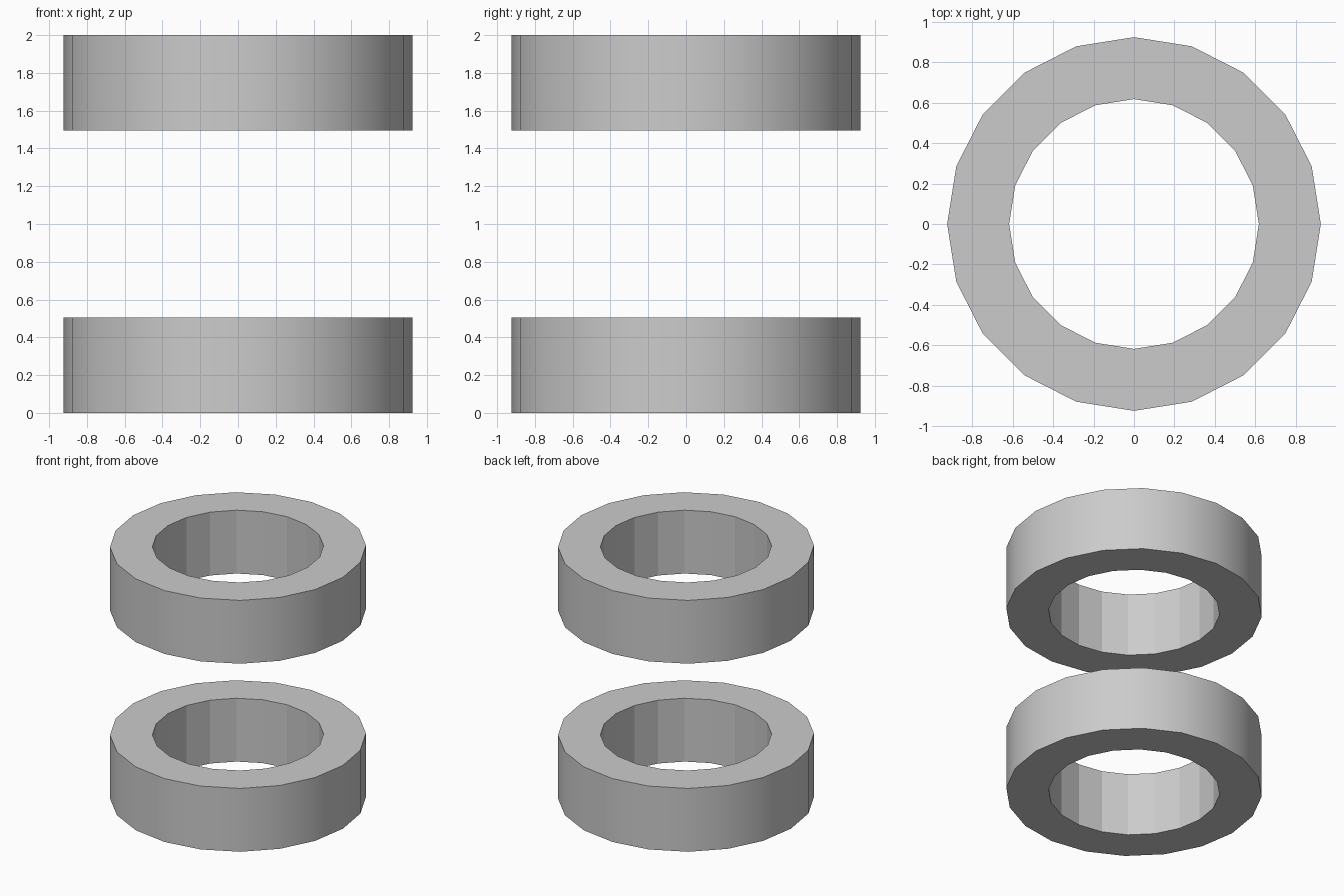
import bpy, bmesh
from math import cos, sin, tau

if "Cube" in bpy.data.objects:
    bpy.data.objects.remove(bpy.data.objects["Cube"])

SIDES, R_OUT, R_IN, HEIGHT = 20, 0.923, 0.617, 0.504


def ring(name, z):
    bm = bmesh.new()
    # Rectangular section swept around z: outer low, outer high, inner high, inner low
    section = [(R_OUT, 0), (R_OUT, HEIGHT), (R_IN, HEIGHT), (R_IN, 0)]
    loops = [[bm.verts.new((r * cos(tau * i / SIDES), r * sin(tau * i / SIDES), h))
              for r, h in section] for i in range(SIDES)]
    for i in range(SIDES):
        a, b = loops[i], loops[(i + 1) % SIDES]
        for j in range(4):
            k = (j + 1) % 4
            face = bm.faces.new((a[j], b[j], b[k], a[k]))
            face.smooth = j == 0  # smooth outer wall, flat bore and rims
    bmesh.ops.recalc_face_normals(bm, faces=bm.faces[:])
    # Crisp rims around the outer wall
    for e in bm.edges:
        if e.calc_face_angle() > 1:
            e.smooth = False
    mesh = bpy.data.meshes.new(name)
    bm.to_mesh(mesh)
    bm.free()
    obj = bpy.data.objects.new(name, mesh)
    obj.location.z = z
    bpy.context.collection.objects.link(obj)


# Two identical rings, one floating above the other
ring("lower_ring", 0)
ring("upper_ring", 2 - HEIGHT)
